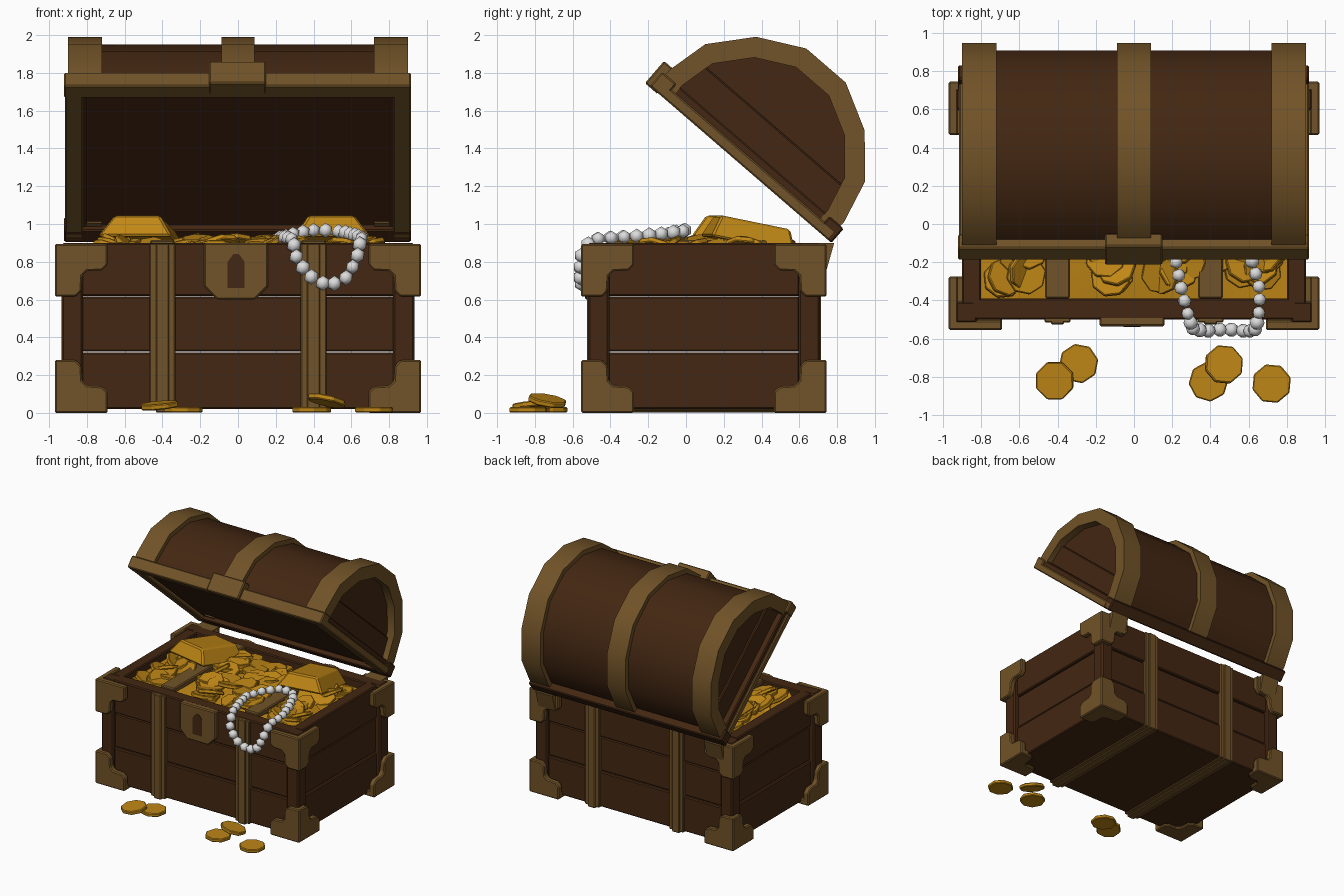
import bpy, bmesh, math, random
from mathutils import Vector, Matrix, Euler

random.seed(4)
if "Cube" in bpy.data.objects:
    bpy.data.objects.remove(bpy.data.objects["Cube"], do_unlink=True)


def material(name, rgb):
    m = bpy.data.materials.new(name)
    m.use_nodes = True
    m.diffuse_color = (*rgb, 1)
    m.node_tree.nodes["Principled BSDF"].inputs["Base Color"].default_value = (*rgb, 1)
    return m


WOOD = material("dark wood", (0.056, 0.02, 0.006))
BRASS = material("aged brass", (0.165, 0.086, 0.021))
GOLD = material("gold", (0.52, 0.24, 0.008))
PEARL = material("pearl", (0.72, 0.72, 0.72))


def finish(name, bm, mat, smooth=0, bevel=0, parent=None):
    bmesh.ops.recalc_face_normals(bm, faces=bm.faces)
    me = bpy.data.meshes.new(name)
    bm.to_mesh(me)
    bm.free()
    me.materials.append(mat)
    ob = bpy.data.objects.new(name, me)
    bpy.context.collection.objects.link(ob)
    ob.parent = parent
    if bevel:
        mod = ob.modifiers.new("bevel", "BEVEL")
        mod.width, mod.segments = bevel, 1
    if smooth:
        bpy.ops.object.select_all(action="DESELECT")
        ob.select_set(True)
        bpy.context.view_layer.objects.active = ob
        bpy.ops.object.shade_smooth_by_angle(angle=math.radians(smooth))
    return ob


def add_box(bm, x, y, z):
    size = [b - a for a, b in (x, y, z)]
    mid = [(a + b) / 2 for a, b in (x, y, z)]
    bmesh.ops.create_cube(bm, size=1, matrix=Matrix.Translation(mid) @ Matrix.Diagonal((*size, 1)))


def box(name, x, y, z, mat, bevel=0.008, parent=None):
    bm = bmesh.new()
    add_box(bm, x, y, z)
    return finish(name, bm, mat, bevel=bevel, parent=parent)


def add_prism(bm, points, offset):
    """Extrude a closed outline of 3D points along an offset."""
    face = bm.faces.new([bm.verts.new(p) for p in points])
    ext = bmesh.ops.extrude_face_region(bm, geom=[face])["geom"]
    bmesh.ops.translate(bm, vec=offset, verts=[g for g in ext if isinstance(g, bmesh.types.BMVert)])


# Body planks, three courses per wall
for i, (lo, hi) in enumerate([(0.02, 0.32), (0.325, 0.615), (0.62, 0.9)]):
    out = 0.01 * (i % 2)
    box(f"front_plank_{i}", (-0.85, 0.85), (-0.5 + out, -0.39), (lo, hi), WOOD)
    box(f"back_plank_{i}", (-0.85, 0.85), (0.58, 0.69 - out), (lo, hi), WOOD)
    for s, side in ((1, "left"), (-1, "right")):
        xs = sorted((s * 0.8, s * (0.9 - out)))
        box(f"{side}_plank_{i}", xs, (-0.42, 0.6), (lo, hi), WOOD)
box("floor", (-0.88, 0.88), (-0.48, 0.67), (0.02, 0.08), WOOD)

# Corner posts and brass corner caps
L_SHAPE = [(0, 0), (0.28, 0), (0.28, 0.11), (0.25, 0.14), (0.17, 0.145),
           (0.145, 0.17), (0.14, 0.25), (0.11, 0.28), (0, 0.28)]
for sx, side in ((1, "left"), (-1, "right")):
    for sy, end in ((-1, "front"), (1, "back")):
        yc = 0.095
        post_x = sorted((sx * 0.82, sx * 0.935))
        post_y = sorted((yc + sy * 0.5, yc + sy * 0.615))
        box(f"{end}_{side}_post", post_x, post_y, (0.02, 0.9), WOOD, 0.012)
        for z0, sz, level in ((0.0, 1, "bottom"), (0.895, -1, "top")):
            bm = bmesh.new()
            fx, fy = sx * 0.97, yc + sy * 0.65
            add_prism(bm, [(fx - sx * a, fy, z0 + sz * b) for a, b in L_SHAPE], (0, -sy * 0.05, 0))
            add_prism(bm, [(fx, fy - sy * a, z0 + sz * b) for a, b in L_SHAPE], (-sx * 0.05, 0, 0))
            if level == "bottom":
                add_prism(bm, [(fx - sx * a, fy - sy * b, 0) for a, b in L_SHAPE], (0, 0, 0.05))
            finish(f"{level}_{end}_{side}_cap", bm, BRASS, bevel=0.008)

# Straps round the body, with a raised middle
for s, side in ((1, "left"), (-1, "right")):
    c = s * 0.4
    for half, out, part in ((0.068, 0, "edge"), (0.035, 0.01, "ridge")):
        bm = bmesh.new()
        xs = (c - half, c + half)
        add_box(bm, xs, (-0.515 - out, -0.47), (0.012 - out, 0.897))
        add_box(bm, xs, (0.66, 0.705 + out), (0.012 - out, 0.897))
        add_box(bm, xs, (-0.515 - out, 0.705 + out), (0.012 - out, 0.05))
        finish(f"{side}_strap_{part}", bm, BRASS, bevel=0.006)
    box(f"{side}_inner_strap", (c - 0.065, c + 0.065), (-0.39, 0.58), (0.87, 0.915), BRASS)

# Lock plate and keyhole
bm = bmesh.new()
half = [(0.17, 0.9), (0.17, 0.67), (0.1, 0.6)]
outline = half + [(-x, z) for x, z in reversed(half)]
add_prism(bm, [(x - 0.01, -0.535, z) for x, z in outline], (0, 0.05, 0))
finish("lock_plate", bm, BRASS, bevel=0.008)
bm = bmesh.new()
half = [(0.015, 0.84), (0.045, 0.8), (0.045, 0.66)]
outline = half + [(-x, z) for x, z in reversed(half)]
add_prism(bm, [(x - 0.01, -0.538, z) for x, z in outline], (0, 0.008, 0))
finish("keyhole", bm, WOOD)

# Lid, built closed in its own frame and swung open on the hinge:
# local y runs from the front (negative) to the back, local z is up
pivot = bpy.data.objects.new("lid_hinge", None)
bpy.context.collection.objects.link(pivot)
pivot.location = (0, 0.77, 0.9)
pivot.rotation_euler = (-math.radians(40.8), 0, 0)
MID = -0.635
HALF_ARCH = [(0.613, 0.03), (0.613, 0.13), (0.558, 0.36), (0.38, 0.565), (0.138, 0.692)]


def arch(inset):
    """Polygonal arch outline, shrunk by an inset."""
    k = 1 - inset / 0.64
    half = [(y * k, z if z < 0.1 else 0.05 + (z - 0.05) * k) for y, z in HALF_ARCH]
    return [(MID + y, z) for y, z in half] + [(MID - y, z) for y, z in reversed(half)]


def arch_band(name, x0, x1, outer, inner, mat):
    bm = bmesh.new()
    rings = [[bm.verts.new((x, y, z)) for y, z in arch(i)]
             for x, i in ((x0, outer), (x1, outer), (x1, inner), (x0, inner))]
    for a, b in zip(rings, rings[1:] + rings[:1]):
        for i in range(len(a) - 1):
            bm.faces.new((a[i], a[i + 1], b[i + 1], b[i]))
    for k in (0, -1):
        bm.faces.new([r[k] for r in rings])
    finish(name, bm, mat, smooth=50, parent=pivot)


arch_band("lid_barrel", -0.87, 0.87, 0.04, 0.08, WOOD)
arch_band("lid_left_band", 0.72, 0.9, 0, 0.11, BRASS)
arch_band("lid_right_band", -0.9, -0.72, 0, 0.11, BRASS)
arch_band("lid_middle_band", -0.088, 0.088, 0, 0.06, BRASS)
for s, side in ((1, "left"), (-1, "right")):
    bm = bmesh.new()
    add_prism(bm, [(s * 0.8, y, z) for y, z in arch(0.07)], (s * 0.03, 0, 0))
    finish(f"lid_{side}_end", bm, WOOD, parent=pivot)
    box(f"lid_{side}_end_plank", sorted((s * 0.8, s * 0.85)), (MID - 0.53, MID + 0.53),
        (0.06, 0.27), WOOD, parent=pivot)
    box(f"lid_{side}_rail", sorted((s * 0.82, s * 0.915)), (-1.2, -0.02), (0, 0.06), BRASS, parent=pivot)
    box(f"lid_{side}_upper_rail", sorted((s * 0.82, s * 0.9)), (-1.2, -0.02), (0.05, 0.1), WOOD, parent=pivot)
box("lid_front_rail", (-0.92, 0.915), (-1.27, -1.17), (0, 0.1), BRASS, parent=pivot)
box("lid_back_rail", (-0.92, 0.915), (-0.1, 0), (0, 0.1), WOOD, parent=pivot)
box("lid_lining", (-0.84, 0.84), (-1.19, -0.06), (0.04, 0.07), WOOD, parent=pivot)
box("lid_clasp", (-0.153, 0.148), (-1.3, -1.21), (-0.005, 0.15), BRASS, parent=pivot)

# Hinge leaves behind the rim
for s, side in ((1, "left"), (-1, "right")):
    bm = bmesh.new()
    add_prism(bm, [(s * 0.72, y, z) for y, z in ((0.68, 0.76), (0.745, 0.76), (0.785, 0.9), (0.68, 0.9))],
              (s * 0.16, 0, 0))
    finish(f"{side}_hinge", bm, BRASS)


# Treasure heap
def heap(x, y):
    return 0.85 + 0.05 * max(0, 1 - (x / 0.8) ** 2) * max(0, 1 - ((y - 0.1) / 0.49) ** 2)


def add_coin(bm, loc, tilt, radius=0.105):
    place = Matrix.Translation(loc) @ Euler(tilt).to_matrix().to_4x4()
    bmesh.ops.create_cone(bm, cap_ends=True, segments=8, radius1=radius, radius2=radius, depth=0.03, matrix=place)


bm = bmesh.new()
bmesh.ops.create_grid(bm, x_segments=12, y_segments=8, size=1,
                      matrix=Matrix.Translation((0, 0.095, 0)) @ Matrix.Diagonal((0.81, 0.49, 1, 1)))
for v in bm.verts:
    v.co.z = heap(v.co.x, v.co.y) - 0.015
finish("gold_heap", bm, GOLD, smooth=40)
bm = bmesh.new()
for _ in range(170):
    x, y = random.uniform(-0.7, 0.7), random.uniform(-0.29, 0.48)
    if abs(abs(x) - 0.4) < 0.13 and random.random() < 0.8:
        continue
    tilt = [random.gauss(0, 0.22) for _ in "xy"] + [random.uniform(0, 3)]
    add_coin(bm, (x, y, heap(x, y) + random.uniform(-0.01, 0.015)), tilt)
finish("heaped_coins", bm, GOLD, bevel=0.005)

# Gold bars
for name, loc, turn in (("left_bar", (0.47, 0.34, 0.95), 0.15), ("right_bar", (-0.5, 0.3, 0.95), -0.2)):
    bm = bmesh.new()
    add_box(bm, (-0.2, 0.2), (-0.23, 0.23), (-0.06, 0.06))
    for v in bm.verts:
        if v.co.z > 0:
            v.co.x *= 0.62
            v.co.y *= 0.82
    bar = finish(name, bm, GOLD, bevel=0.012)
    bar.location = loc
    bar.rotation_euler = (-0.2, 0, turn)

# Loose coins on the ground
bm = bmesh.new()
for loc, tilt in (((-0.29, -0.73, 0.016), (0, 0, 0.2)), ((-0.415, -0.82, 0.04), (0.05, -0.12, 0.4)),
                  ((0.39, -0.825, 0.016), (0, 0, 0.1)), ((0.47, -0.735, 0.065), (-0.1, 0.25, 0.3)),
                  ((0.72, -0.835, 0.016), (0, 0, 0.3))):
    add_coin(bm, loc, tilt)
finish("loose_coins", bm, GOLD, bevel=0.006)

# Pearl necklace draped over the front edge
PATH = [(0.22, -0.2, 0.93), (0.25, -0.35, 0.93), (0.29, -0.5, 0.92), (0.31, -0.55, 0.82), (0.37, -0.56, 0.73),
        (0.48, -0.55, 0.67), (0.58, -0.56, 0.72), (0.63, -0.56, 0.82), (0.65, -0.5, 0.92), (0.66, -0.35, 0.93),
        (0.62, -0.2, 0.94), (0.55, -0.02, 0.96), (0.42, 0, 0.97), (0.3, -0.08, 0.95)]
bm = bmesh.new()
path = [Vector(p) for p in PATH]
carry, step = 0, 0.069
for a, b in zip(path, path[1:] + path[:1]):
    length = (b - a).length
    while carry < length:
        bmesh.ops.create_icosphere(bm, subdivisions=1, radius=random.uniform(0.036, 0.043),
                                   matrix=Matrix.Translation(a.lerp(b, carry / length)))
        carry += step
    carry -= length
finish("pearl_necklace", bm, PEARL, smooth=60)
